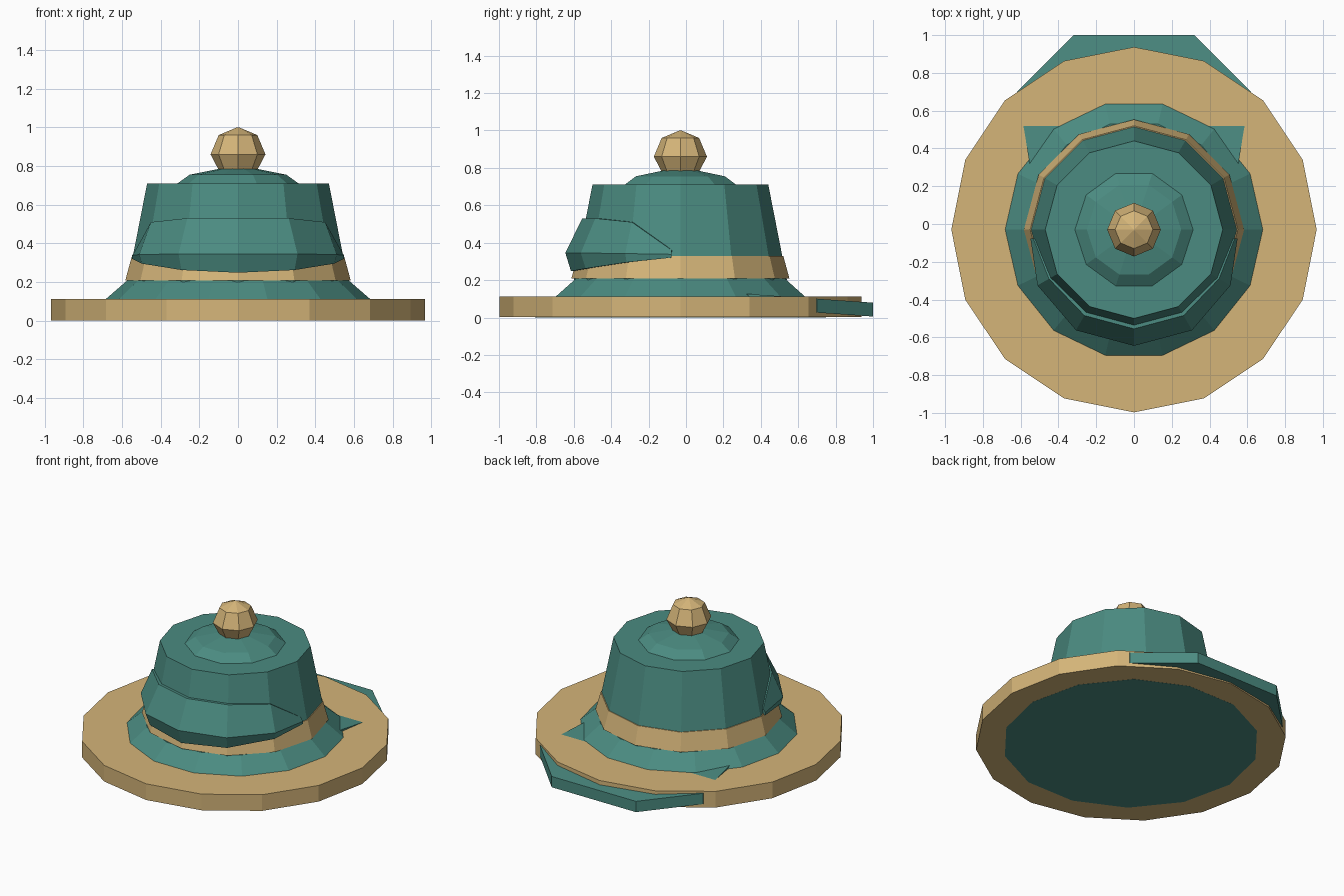
import bpy
from math import sin, cos, pi, radians

if "Cube" in bpy.data.objects:
    bpy.data.objects.remove(bpy.data.objects["Cube"])

CY = -0.03  # the round parts share an axis slightly in front of the origin


def material(name, color):
    m = bpy.data.materials.new(name)
    m.diffuse_color = (*color, 1)
    m.use_nodes = True
    m.node_tree.nodes["Principled BSDF"].inputs["Base Color"].default_value = m.diffuse_color
    return m


TEAL = material("teal", (0.07, 0.26, 0.22))
TAN = material("tan", (0.66, 0.46, 0.19))


def make(name, verts, faces, mat):
    me = bpy.data.meshes.new(name)
    me.from_pydata(verts, [], faces)
    me.materials.append(mat)
    ob = bpy.data.objects.new(name, me)
    bpy.context.collection.objects.link(ob)
    return ob


def lathe(name, sides, profile, mat):
    """Flat-faced solid of revolution from (radius, z) rings, bottom to top."""
    verts = [(r * cos(2 * pi * i / sides), CY + r * sin(2 * pi * i / sides), z)
             for r, z in profile for i in range(sides)]
    faces = [tuple(reversed(range(sides)))]
    for k in range(len(profile) - 1):
        for i in range(sides):
            j = (i + 1) % sides
            a, b = k * sides, (k + 1) * sides
            faces.append((a + i, a + j, b + j, b + i))
    top = (len(profile) - 1) * sides
    faces.append(tuple(range(top, top + sides)))
    return make(name, verts, faces, mat)


# Round parts, stacked from the ground up
lathe("brim", 16, [(0.967, 0.002), (0.967, 0.113)], TAN)
lathe("flared_skirt", 14, [(0.80, 0.0), (0.68, 0.115), (0.573, 0.208)], TEAL)
lathe("crown", 12, [(0.57, 0.2), (0.47, 0.71)], TEAL)
lathe("band", 12, [(0.583, 0.208), (0.55, 0.33)], TAN)
lathe("dome_cap", 10, [(0.32, 0.705), (0.25, 0.755), (0.09, 0.787)], TEAL)
lathe("knob", 8, [(0.10, 0.78), (0.142, 0.86), (0.10, 0.96), (0.005, 1.0)], TAN)

# Front visor: cross-sections swept round the front, pinching in at both ends
# angle: (top radius, top z, ridge radius, ridge z, bottom radius, bottom z)
half = [(0, (0.525, 0.53, 0.615, 0.345, 0.585, 0.248)),
        (30, (0.525, 0.53, 0.615, 0.345, 0.585, 0.262)),
        (60, (0.52, 0.51, 0.59, 0.342, 0.575, 0.295)),
        (85, (0.535, 0.36, 0.55, 0.338, 0.55, 0.32))]
sections = [(-a, s) for a, s in reversed(half[1:])] + half
verts, faces = [], []
for a, (tr, tz, rr, rz, br, bz) in sections:
    t = radians(a)
    for r, z in [(0.46, tz), (tr, tz), (rr, rz), (br, bz), (0.46, bz)]:
        verts.append((r * sin(t), CY - r * cos(t), z))
for k in range(len(sections) - 1):
    for i in range(5):
        j = (i + 1) % 5
        faces.append((5 * k + i, 5 * k + j, 5 * k + 5 + j, 5 * k + 5 + i))
last = 5 * (len(sections) - 1)
faces += [(4, 3, 2, 1, 0), tuple(range(last, last + 5))]
make("front_visor", verts, faces, TEAL)

# Rear guard: tilted plate sunk into the back of the brim
right = [(0.55, 0.30), (0.58, 0.49), (0.62, 0.70), (0.32, 1.0)]
outline = right + [(-x, y) for x, y in reversed(right)]
n = len(outline)


def tilt(y):
    return 0.115 - (y - 0.49) * 0.07


verts = [(x, y, tilt(y) - d) for d in (0.074, 0) for x, y in outline]
faces = [tuple(reversed(range(n))), tuple(range(n, 2 * n))]
faces += [(i, (i + 1) % n, n + (i + 1) % n, n + i) for i in range(n)]
make("rear_guard", verts, faces, TEAL)

# Consistent outward normals
import bmesh
for ob in bpy.context.collection.objects:
    bm = bmesh.new()
    bm.from_mesh(ob.data)
    bmesh.ops.recalc_face_normals(bm, faces=bm.faces)
    bm.to_mesh(ob.data)
    bm.free()
